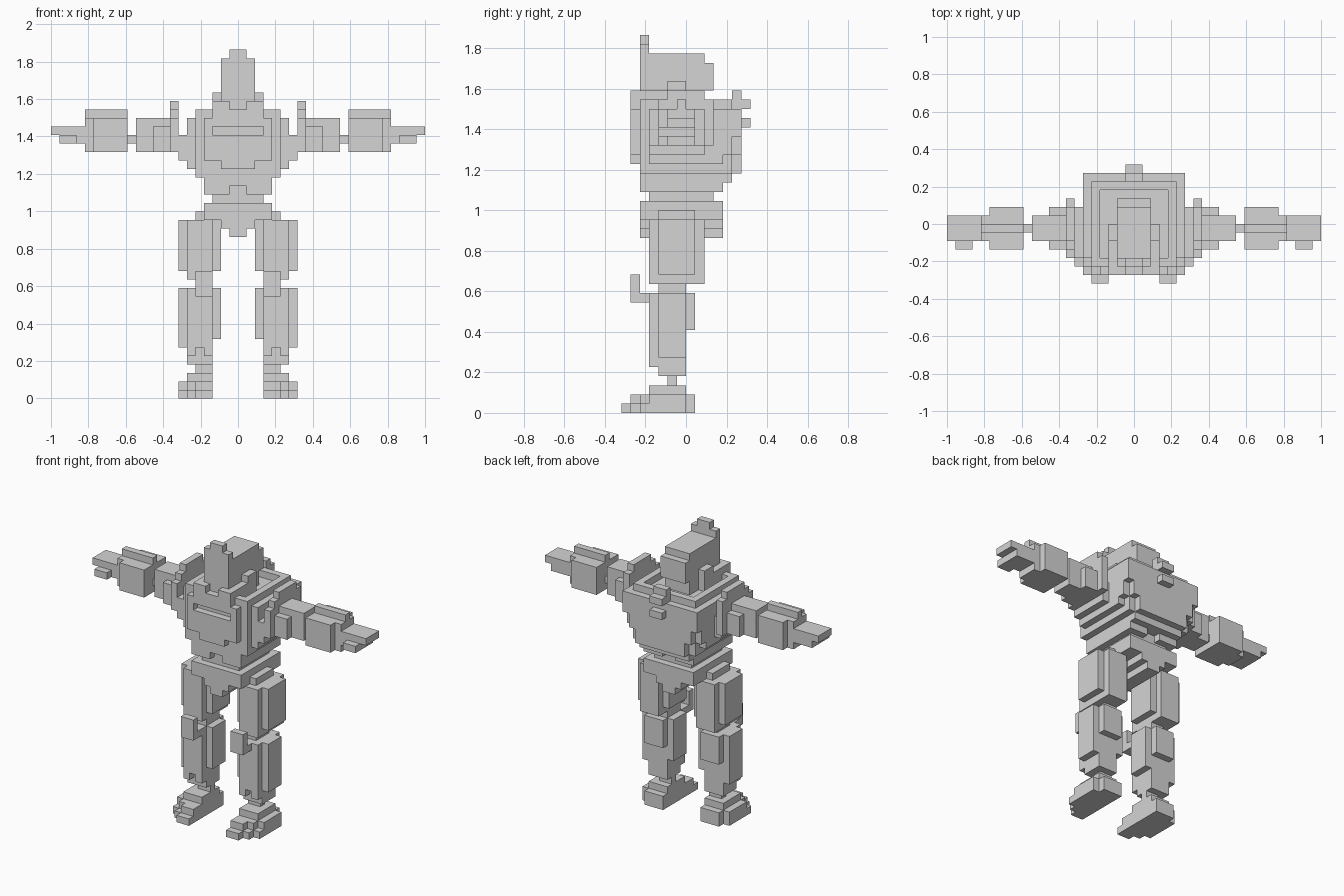
import bpy, bmesh
from mathutils import Vector

if "Cube" in bpy.data.objects:
    bpy.data.objects.remove(bpy.data.objects["Cube"])

U = 1 / 22  # size of one block
grey = bpy.data.materials.new("armour_grey")
grey.diffuse_color = (0.66, 0.66, 0.66, 1)
grey.use_nodes = True
grey.node_tree.nodes["Principled BSDF"].inputs["Base Color"].default_value = grey.diffuse_color

DIRS = [Vector(d) for d in ((1, 0, 0), (-1, 0, 0), (0, 1, 0), (0, -1, 0), (0, 0, 1), (0, 0, -1))]


def part(name, boxes, cuts=(), side=0):
    """Joins blocks (x0, x1, y0, y1, z0, z1) into one outer shell; side = 1 / -1 flips x."""
    cells = set()
    for group, change in ((boxes, cells.update), (cuts, cells.difference_update)):
        for x0, x1, y0, y1, z0, z1 in group:
            change([(x, y, z) for x in range(x0, x1)
                    for y in range(y0, y1) for z in range(z0, z1)])
    bm = bmesh.new()
    for c in cells:
        mid = Vector(c) + Vector((.5, .5, .5))
        for d in DIRS:
            if tuple(int(v) for v in Vector(c) + d) in cells:
                continue
            a = Vector((d.y, d.z, d.x)) / 2
            b = d.cross(a)
            f = mid + d / 2
            bm.faces.new([bm.verts.new(f + s * a + t * b)
                          for s, t in ((-1, -1), (1, -1), (1, 1), (-1, 1))])
    bmesh.ops.remove_doubles(bm, verts=bm.verts, dist=.01)
    bmesh.ops.dissolve_limit(bm, angle_limit=.01, verts=bm.verts, edges=bm.edges)
    for v in bm.verts:
        v.co *= U
        if side < 0:
            v.co.x *= -1
    bmesh.ops.recalc_face_normals(bm, faces=bm.faces)
    me = bpy.data.meshes.new(name)
    bm.to_mesh(me)
    bm.free()
    me.materials.append(grey)
    bpy.context.collection.objects.link(bpy.data.objects.new(name, me))


def pair(name, boxes, cuts=()):
    part("right_" + name, boxes, cuts, 1)
    part("left_" + name, boxes, cuts, -1)


# helmet with brow plate, crest and ear guards
part("helmet", [(-2, 2, -5, 2, 33, 39), (-2, 2, 2, 3, 35, 38),
                (-2, 2, -5, -4, 35, 40), (-1, 1, -5, -4, 40, 41),
                (-3, 3, -5, 0, 33, 35), (-3, 3, -2, 0, 35, 36)])

# chest with stepped collar, narrower front plate and tapering belly
part("torso", [(-6, 6, -4, 5, 28, 33), (-5, 5, -5, 5, 26, 34),
               (-6, 6, -4, 4, 27, 28),
               (-6, 6, 5, 6, 30, 33), (-5, 5, 5, 6, 28, 33), (-4, 4, 5, 6, 26, 28),
               (-4, 4, -6, -5, 28, 33), (-2, 2, -6, -5, 27, 28), (-3, 3, -6, -5, 33, 34),
               (-4, 4, -5, 5, 25, 26), (-4, 4, -5, 4, 24, 25),
               (-7, 7, -4, 2, 28, 31)],
     [(-4, 4, -4, 4, 33, 34), (-1, 1, -5, 4, 24, 25), (-3, 3, -6, -5, 31, 32)])
pair("collar_block", [(1, 3, -6, -5, 34, 35)])
part("back_pipe", [(-1, 1, 5, 6, 31, 35), (-1, 1, 6, 7, 33, 34), (-1, 1, 6, 7, 31, 32)])

# waist and hips
part("waist", [(-3, 3, -4, 3, 22, 25)])
part("pelvis", [(-4, 4, -5, 4, 21, 23), (-2, 2, -5, 4, 20, 21), (-1, 1, -5, 4, 19, 20)])

# arms, stretched sideways
pair("shoulder_fin", [(7, 8, -4, 3, 29, 33), (7, 8, -3, 3, 33, 34), (7, 8, -2, 2, 34, 35)])
pair("upper_arm", [(8, 10, -3, 2, 29, 32), (8, 12, -2, 1, 29, 33)])
pair("elbow", [(12, 13, -1, 0, 30, 31)])
pair("forearm", [(13, 17, -3, 2, 29, 33), (17, 18, -2, 1, 29, 33), (13, 18, -1, 0, 33, 34)])
pair("hand", [(18, 22, -2, 1, 31, 32), (18, 21, -2, 1, 30, 31), (19, 21, -3, -2, 30, 31)])

# legs
pair("thigh", [(3, 6, -4, 2, 14, 21), (2, 3, -3, 1, 15, 21),
               (6, 7, -3, 1, 15, 21), (3, 5, -3, 1, 21, 22)])
pair("knee", [(3, 5, -3, 0, 13, 14), (3, 5, -6, -5, 12, 15), (3, 5, -5, -4, 12, 13)])
pair("shin", [(3, 6, -4, 0, 6, 13), (6, 7, -3, 0, 6, 13), (2, 3, -3, 0, 7, 13),
              (3, 6, 0, 1, 9, 13), (3, 6, -3, 0, 4, 6), (3, 4, -4, -3, 5, 6),
              (5, 6, -4, -3, 5, 6)])
pair("ankle", [(3, 5, -2, -1, 3, 4)])
pair("foot", [(3, 7, -5, 0, 0, 1), (3, 7, -4, 0, 1, 2), (3, 6, -6, 1, 0, 1),
              (3, 6, -5, 1, 1, 2), (3, 5, -6, -5, 1, 2), (3, 5, -7, -6, 0, 1),
              (3, 6, -4, 0, 2, 3)])
